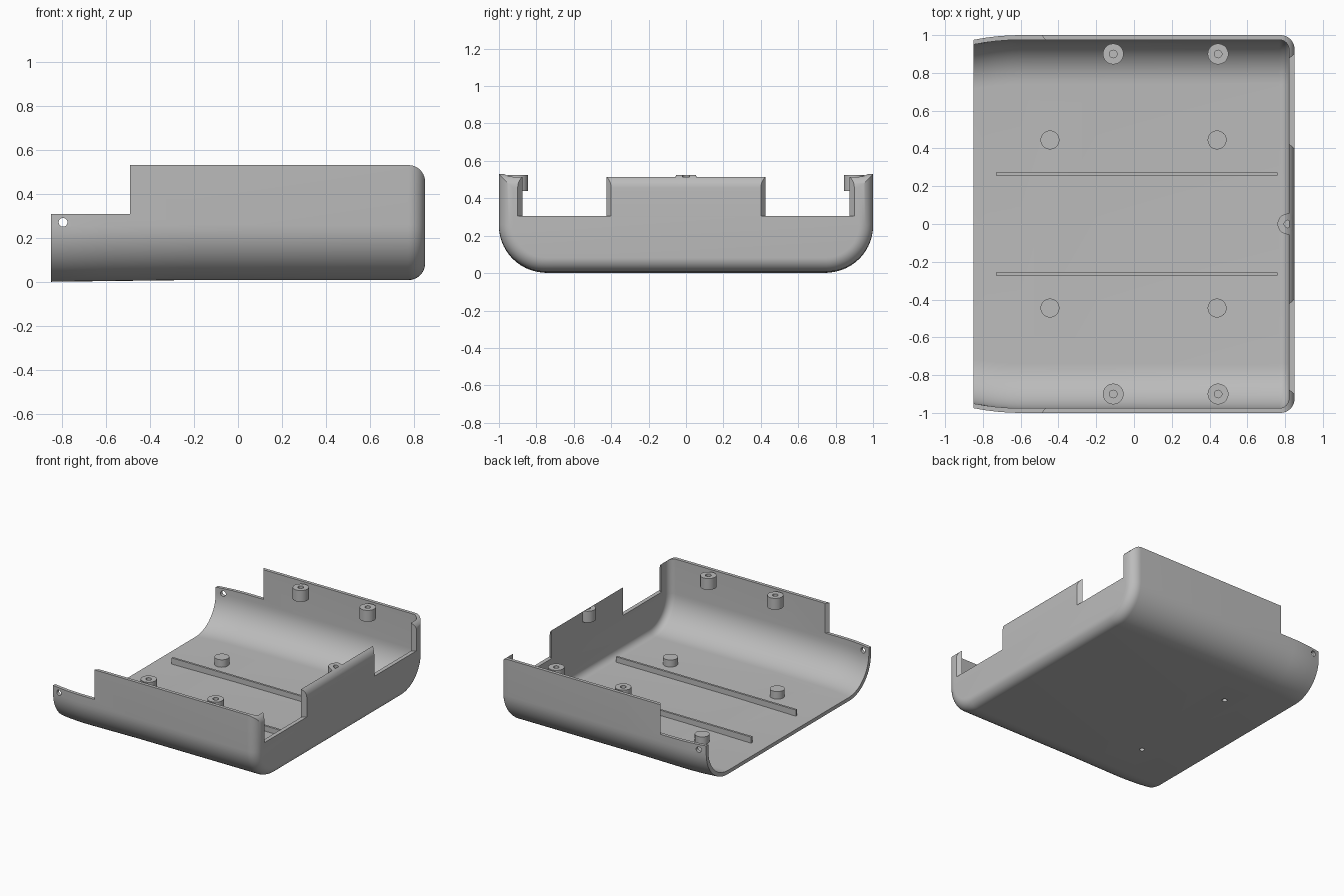
import bpy, bmesh, math
from mathutils import Matrix

cube = bpy.data.objects.get("Cube")
if cube:
    bpy.data.objects.remove(cube, do_unlink=True)

GREY = (0.5, 0.5, 0.5, 1.0)
grey = bpy.data.materials.new("matte grey")
grey.use_nodes = True
grey.diffuse_color = GREY
grey.node_tree.nodes["Principled BSDF"].inputs["Base Color"].default_value = GREY


def finish(name, bm):
    """Turn a bmesh into a grey object."""
    bmesh.ops.recalc_face_normals(bm, faces=bm.faces)
    mesh = bpy.data.meshes.new(name)
    bm.to_mesh(mesh)
    bm.free()
    obj = bpy.data.objects.new(name, mesh)
    bpy.context.collection.objects.link(obj)
    mesh.materials.append(grey)
    return obj


def cylinder(name, x, y, radius, z0, z1):
    bm = bmesh.new()
    bmesh.ops.create_cone(bm, cap_ends=True, segments=32, radius1=radius, radius2=radius,
                          depth=z1 - z0, matrix=Matrix.Translation((x, y, (z0 + z1) / 2)))
    return finish(name, bm)


def prism(name, outline, z0, z1):
    """Extrude an outline in the ground plane from z0 to z1."""
    bm = bmesh.new()
    base = bm.faces.new([bm.verts.new((x, y, z0)) for x, y in outline])
    ext = bmesh.ops.extrude_face_region(bm, geom=[base])
    top = [v for v in ext["geom"] if isinstance(v, bmesh.types.BMVert)]
    bmesh.ops.translate(bm, verts=top, vec=(0, 0, z1 - z0))
    return finish(name, bm)


def boolean(obj, other, operation="DIFFERENCE", keep=False):
    mod = obj.modifiers.new("cut", "BOOLEAN")
    mod.object, mod.operation, mod.solver = other, operation, "EXACT"
    bpy.context.view_layer.objects.active = obj
    bpy.ops.object.modifier_apply(modifier=mod.name)
    if not keep:
        bpy.data.objects.remove(other, do_unlink=True)


def tray(name, start, end, half, floor, top, corner, fillet, round_top):
    """Loft round-bottomed sections along x, closing in with a fillet at the far end."""
    stations = [(x, 0.0) for x in (start, -0.85, -0.79, -0.73, -0.66, -0.6, -0.2) if x >= start]
    if start == -0.85:
        stations.pop(0)
    for i in range(11):
        a = math.radians(9 * i)
        stations.append((end - fillet + fillet * math.sin(a), fillet * (1 - math.cos(a))))
    bm = bmesh.new()
    rings = []
    for x, inset in stations:
        taper = min(1, max(0, (-0.6 - x) / 0.25))
        w = half - inset - 0.025 * taper ** 2
        z0 = floor + inset - 0.008 * min(1, max(0, (-0.2 - x) / 0.65))
        z1 = top - (inset if round_top else 0)
        r = corner - inset
        section = [(-w, z1)]
        for side, first in ((-1, 180), (1, 270)):
            for i in range(15):
                a = math.radians(first + 90 * i / 14)
                section.append((side * (w - r) + r * math.cos(a), z0 + r + r * math.sin(a)))
        section.append((w, z1))
        rings.append([bm.verts.new((x, y, z)) for y, z in section])
    for a, b in zip(rings, rings[1:]):
        for i in range(len(a)):
            j = (i + 1) % len(a)
            bm.faces.new((a[i], a[j], b[j], b[i]))
    bm.faces.new(rings[0])
    bm.faces.new(rings[-1])
    return finish(name, bm)


# Hollow shell, open at the top and at one end
shell = tray("shell", -0.85, 0.85, 1.0, 0.008, 0.53, 0.25, 0.075, True)
end_boss = cylinder("end_screw_boss", 0.815, 0, 0.055, 0.44, 0.525)
boolean(end_boss, shell, "INTERSECT", keep=True)
boolean(shell, tray("cavity", -1.0, 0.82, 0.975, 0.035, 1.0, 0.235, 0.05, False))

# Lowered side walls near the open end
half_step = [(-1, 1.1), (-0.49, 1.1), (-0.49, 1.0), (-0.47, 0.975)]
step = half_step + [(x, -y) for x, y in reversed(half_step)]
boolean(shell, prism("step_cut", step, 0.308, 1.0))

# Two bevelled notches in the end wall
for s in (-1, 1):
    notch = [(0.77, 0.425), (0.82, 0.425), (0.85, 0.4), (0.95, 0.4),
             (0.95, 0.9), (0.85, 0.9), (0.82, 0.875), (0.77, 0.875)]
    boolean(shell, prism("notch_cut", [(x, s * y) for x, y in notch], 0.305, 1.0))

# Pivot holes through both low side walls
pivot = cylinder("pivot_cut", 0, 0, 0.02, -1.2, 1.2)
pivot.data.transform(Matrix.Translation((-0.795, 0, 0.27)) @ Matrix.Rotation(math.pi / 2, 4, "X"))
boolean(shell, pivot)

parts = [shell, end_boss]

# Screw bosses along the side walls, bored from above
for x in (-0.11, 0.445):
    for y in (-0.9, 0.9):
        boss = cylinder("side_screw_boss", x, y, 0.055, 0.44, 0.525)
        boolean(boss, cylinder("bore", x, y, 0.02, 0.455, 0.6))
        parts.append(boss)
boolean(end_boss, cylinder("bore", 0.815, 0, 0.02, 0.455, 0.6))

# Floor posts, the pair near the open end bored from underneath
for x in (-0.445, 0.44):
    for y in (-0.445, 0.445):
        post = cylinder("floor_post", x, y, 0.05, 0.03, 0.088)
        if x < 0:
            bore = cylinder("bore", x, y, 0.018, -0.1, 0.075)
            boolean(shell, bore, keep=True)
            boolean(post, bore)
        parts.append(post)

# Long ribs on the floor
for y in (-0.265, 0.265):
    rib = [(-0.73, y - 0.008), (0.76, y - 0.008), (0.76, y + 0.008), (-0.73, y + 0.008)]
    parts.append(prism("floor_rib", rib, 0.025, 0.075))

# Smooth curves, keep the cut edges crisp
bpy.ops.object.select_all(action="DESELECT")
for obj in parts:
    obj.select_set(True)
bpy.context.view_layer.objects.active = shell
bpy.ops.object.shade_smooth_by_angle(angle=math.radians(30))
